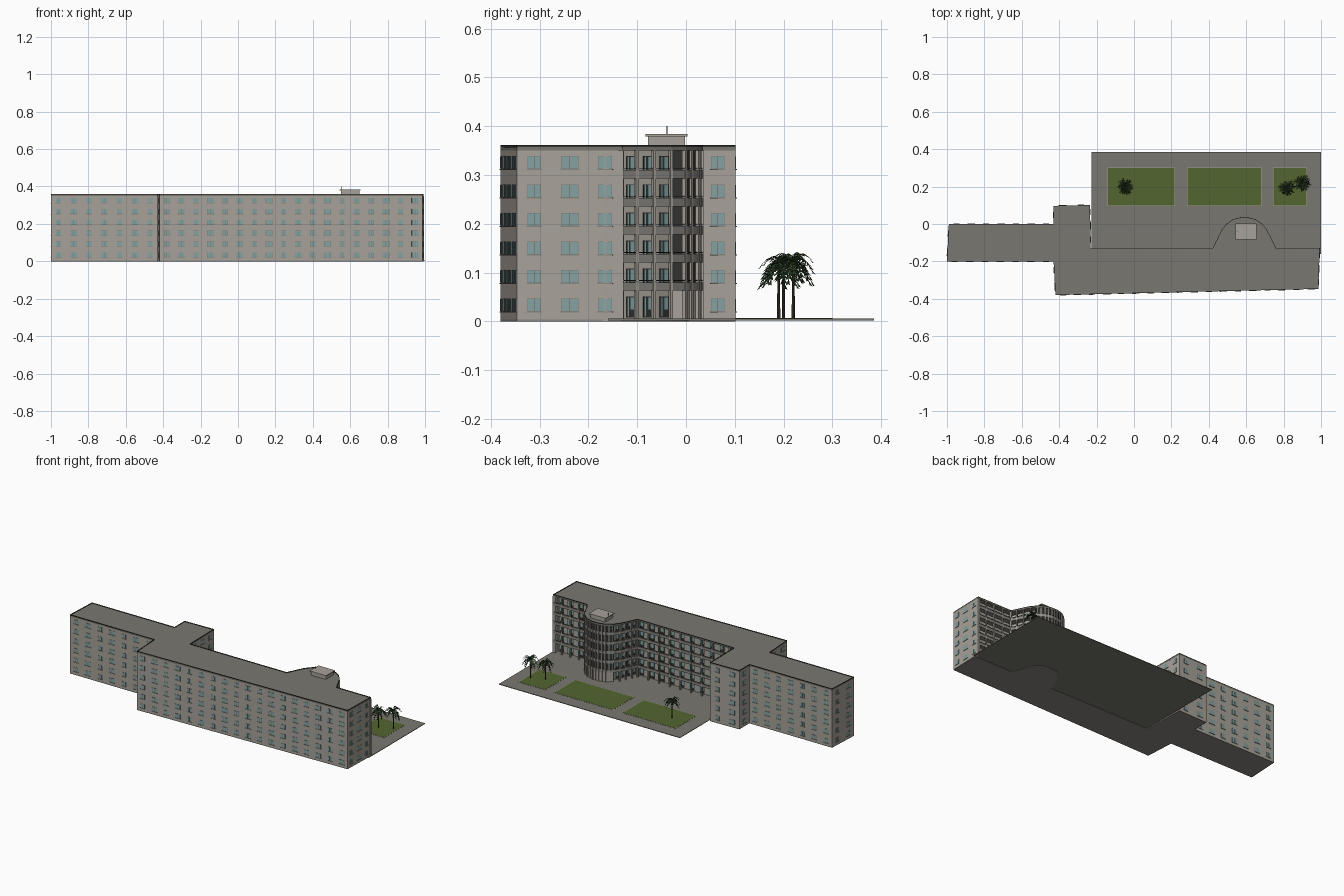
import bpy, bmesh, math, random
from mathutils import Vector

random.seed(4)
if "Cube" in bpy.data.objects:
    bpy.data.objects.remove(bpy.data.objects["Cube"])


def material(name, r, g, b):
    m = bpy.data.materials.new(name)
    m.use_nodes = True
    m.diffuse_color = (r, g, b, 1)
    m.node_tree.nodes["Principled BSDF"].inputs["Base Color"].default_value = (r, g, b, 1)
    return m


WALL = material("warm grey plaster", 0.39, 0.36, 0.32)
ROOF = material("roof and paving grey", 0.19, 0.185, 0.16)
BAND = material("balcony concrete", 0.25, 0.24, 0.215)
GLASS = material("teal glass", 0.23, 0.36, 0.36)
FRAME = material("window frame grey", 0.2, 0.2, 0.19)
DARK = material("dark metal", 0.03, 0.03, 0.028)
LAWN = material("lawn green", 0.085, 0.13, 0.03)
TRUNK = material("palm bark", 0.05, 0.035, 0.02)
LEAF = material("palm leaf", 0.02, 0.045, 0.015)


def finish(bm, name, mat):
    bmesh.ops.recalc_face_normals(bm, faces=bm.faces)
    me = bpy.data.meshes.new(name)
    bm.to_mesh(me)
    bm.free()
    me.materials.append(mat)
    ob = bpy.data.objects.new(name, me)
    bpy.context.collection.objects.link(ob)
    return ob


def add_prism(bm, poly, z0, z1):
    lo = [bm.verts.new((x, y, z0)) for x, y in poly]
    hi = [bm.verts.new((x, y, z1)) for x, y in poly]
    bm.faces.new(lo[::-1])
    bm.faces.new(hi)
    for i in range(len(poly)):
        j = (i + 1) % len(poly)
        bm.faces.new((lo[i], lo[j], hi[j], hi[i]))


def prism(name, poly, z0, z1, mat):
    bm = bmesh.new()
    add_prism(bm, poly, z0, z1)
    return finish(bm, name, mat)


def rect(x0, x1, y0, y1):
    return [(x0, y0), (x1, y0), (x1, y1), (x0, y1)]


def axes(p, q):
    """Start, direction, outward normal and length of a wall line."""
    p, q = Vector(p), Vector(q)
    u = (q - p).normalized()
    return p, u, Vector((u.y, -u.x)), (q - p).length


def wall_box(bm, p, u, n, u0, u1, n0, n1, z0, z1):
    corners = [p + u * a + n * b for a, b in ((u0, n0), (u0, n1), (u1, n1), (u1, n0))]
    add_prism(bm, [tuple(c) for c in corners], z0, z1)


def strip(bm, path, thick, z0, z1, closed=False):
    ends = path[1:] + path[:1] if closed else path[1:]
    for a, b in zip(path, ends):
        p, u, n, length = axes(a, b)
        wall_box(bm, p, u, n, 0, length, -thick, 0, z0, z1)


# Outlines, running anticlockwise
BX = 0.59
HALF = [(0.17, -0.13), (0.155, -0.1), (0.138, -0.065), (0.12, -0.03),
        (0.095, 0.0), (0.06, 0.025), (0.02, 0.035)]


def back_line(d):
    k = 1 - d / 0.17
    east = [(BX + dx * k, y - d) for dx, y in HALF]
    west = [(BX - dx * k, y - d) for dx, y in reversed(HALF)]
    return [(0.992, -0.13 - d)] + east + west + [(-0.232, -0.13 - d)]


outer, inner = back_line(0), back_line(0.03)
SW, SE = (-0.42, -0.38), (0.986, -0.347)
front = [(-1, -0.2), (-0.43, -0.2), SW, SE]
rear = [(-0.235, 0.102), (-0.43, 0.097), (-0.43, 0), (-0.99, 0)]
outline = front + outer + rear

# Main masses
prism("building_core", front + inner + rear, 0.004, 0.35, WALL)
prism("plinth", front + inner + rear, 0, 0.004, BAND)
prism("roof_slab", outline, 0.35, 0.357, ROOF)
prism("east_end_wall", rect(0.978, 0.992, -0.17, -0.131), 0, 0.35, WALL)
bm = bmesh.new()
strip(bm, outline, 0.002, 0.3555, 0.361, True)
finish(bm, "roof_edge_rail", DARK)

# Balconies: floor slabs, parapets, rails and piers
slabs, parapets, rails, piers = (bmesh.new() for _ in range(4))
for k in range(5):
    z = 0.064 + 0.0575 * k
    add_prism(slabs, outer + inner[::-1], z, z + 0.004)
    strip(parapets, outer, 0.004, z - 0.001, z + 0.016)
    strip(rails, outer, 0.002, z + 0.019, z + 0.0205)
for i, (a, b) in enumerate(zip(outer, outer[1:])):
    p, u, n, length = axes(a, b)
    bays = max(1, math.ceil(length / 0.075))
    if bays == 1 and i % 2 == 0:
        continue
    for j in range(bays + 1):
        c = length * j / bays
        wall_box(piers, p, u, n, c - 0.003, c + 0.003, -0.008, 0.0015, 0.003, 0.35)
finish(slabs, "balcony_floors", BAND)
finish(parapets, "balcony_parapets", BAND)
finish(rails, "balcony_rails", DARK)
finish(piers, "balcony_piers", WALL)

# Glazed stair tower at the tip of the curved bay
tip = [p for p in outer if abs(p[0] - BX) < 0.1 and p[1] > -0.02]
ring = [(BX + (x - BX) * 0.96, y - 0.003) for x, y in tip]
ring += [(BX - 0.07, -0.06), (BX + 0.07, -0.06)]
prism("stair_tower_base", ring, 0.003, 0.066, WALL)
prism("stair_tower_glazing", ring, 0.066, 0.35, DARK)
bm = bmesh.new()
for a, b in zip(tip, tip[1:]):
    p, u, n, length = axes(a, b)
    for c in (0, length / 2, length):
        wall_box(bm, p, u, n, c - 0.003, c + 0.003, -0.006, 0.001, 0.003, 0.35)
finish(bm, "stair_tower_mullions", WALL)

# Windows on the plain walls
frames, panes, sills, doors, door_panes = (bmesh.new() for _ in range(5))


def windows(a, b, count):
    p, u, n, length = axes(a, b)
    for i in range(count):
        c = length * (i + 0.5) / count
        wide = i % 2 == 1
        w = 0.018 if wide else 0.014
        for k in range(6):
            z = 0.02 + 0.0584 * k
            wall_box(frames, p, u, n, c - w, c + w, -0.001, 0.0008, z, z + 0.027)
            wall_box(sills, p, u, n, c - w - 0.002, c + w + 0.002, 0, 0.003, z - 0.002, z)
            split = (-w, 0, w)
            for s, e in zip(split, split[1:]):
                wall_box(panes, p, u, n, c + s + 0.001, c + e - 0.001,
                         -0.001, 0.0016, z + 0.001, z + 0.026)


windows(front[0], front[1], 7)
windows(front[1], SW, 2)
windows(SW, SE, 18)
windows(SE, (0.992, -0.13), 3)
windows((-0.232, -0.12), rear[0], 3)
windows(rear[0], rear[1], 2)
windows(rear[1], rear[2], 1)
windows(rear[2], rear[3], 7)
windows(rear[3], front[0], 2)

# Balcony doors on the recessed rear wall
for a, b in zip(inner, inner[1:]):
    p, u, n, length = axes(a, b)
    bays = max(1, math.ceil(length / 0.075))
    step = length / bays
    for j in range(bays):
        for k in range(6):
            z = 0.008 + 0.0575 * k
            s, e = step * (j + 0.2), step * (j + 0.8)
            m = (s * 2 + e) / 3
            wall_box(doors, p, u, n, s, e, -0.001, 0.001, z, z + 0.043)
            for l, r, lift in ((s, m, 0.002), (m, e, 0.016)):
                wall_box(door_panes, p, u, n, l + 0.002, r - 0.002,
                         -0.001, 0.002, z + lift, z + 0.041)
finish(frames, "window_frames", FRAME)
finish(panes, "window_panes", GLASS)
finish(sills, "window_sills", BAND)
finish(doors, "balcony_door_frames", DARK)
finish(door_panes, "balcony_door_panes", GLASS)

# Rooftop plant room and mast
prism("plant_room", rect(0.55, 0.65, -0.078, -0.002), 0.357, 0.379, WALL)
prism("plant_room_cap", rect(0.544, 0.656, -0.083, 0.003), 0.379, 0.384, WALL)
prism("roof_mast", rect(0.553, 0.555, -0.04, -0.038), 0.38, 0.4, DARK)

# Courtyard paving, kerbs and lawns
prism("courtyard_paving", rect(-0.228, 1, -0.16, 0.385), 0.002, 0.0055, ROOF)
for i, (x0, x1) in enumerate(((-0.14, 0.217), (0.286, 0.68), (0.745, 0.922))):
    prism(f"kerb_{i}", rect(x0 - 0.003, x1 + 0.003, 0.097, 0.303), 0.005, 0.0062, WALL)
    prism(f"lawn_{i}", rect(x0, x1, 0.1, 0.3), 0.005, 0.007, LAWN)


# Palms: tapered trunk, arching fronds with leaflets
def palm(index, x, y, height):
    bm = bmesh.new()
    bmesh.ops.create_cone(bm, cap_ends=True, segments=8, radius1=0.0035, radius2=0.0022, depth=height)
    bmesh.ops.translate(bm, verts=bm.verts, vec=(x, y, 0.005 + height / 2))
    finish(bm, f"palm_trunk_{index}", TRUNK)
    bm = bmesh.new()
    top = Vector((x, y, 0.004 + height))
    for f in range(18):
        ang = f * math.tau / 18 + random.uniform(-0.15, 0.15)
        reach, rise = random.uniform(0.036, 0.047), random.uniform(0.02, 0.075)
        out = Vector((math.cos(ang), math.sin(ang), 0))
        side = Vector((-out.y, out.x, 0))
        spine = []
        for s in range(10):
            t = s / 9
            spine.append(top + out * reach * t + Vector((0, 0, rise * t - 0.07 * t * t)))
        for s in range(1, 10):
            a, b = spine[s - 1], spine[s]
            size = 0.011 * math.sin(math.pi * (0.15 + 0.08 * s))
            for sg in (-1, 1):
                end = b + side * sg * size + out * 0.004 - Vector((0, 0, size * 0.5))
                bm.faces.new([bm.verts.new(v) for v in (a, b, end)])
    finish(bm, f"palm_fronds_{index}", LEAF)


palm(0, -0.045, 0.2, 0.113)
palm(1, 0.82, 0.19, 0.112)
palm(2, 0.9, 0.22, 0.118)
